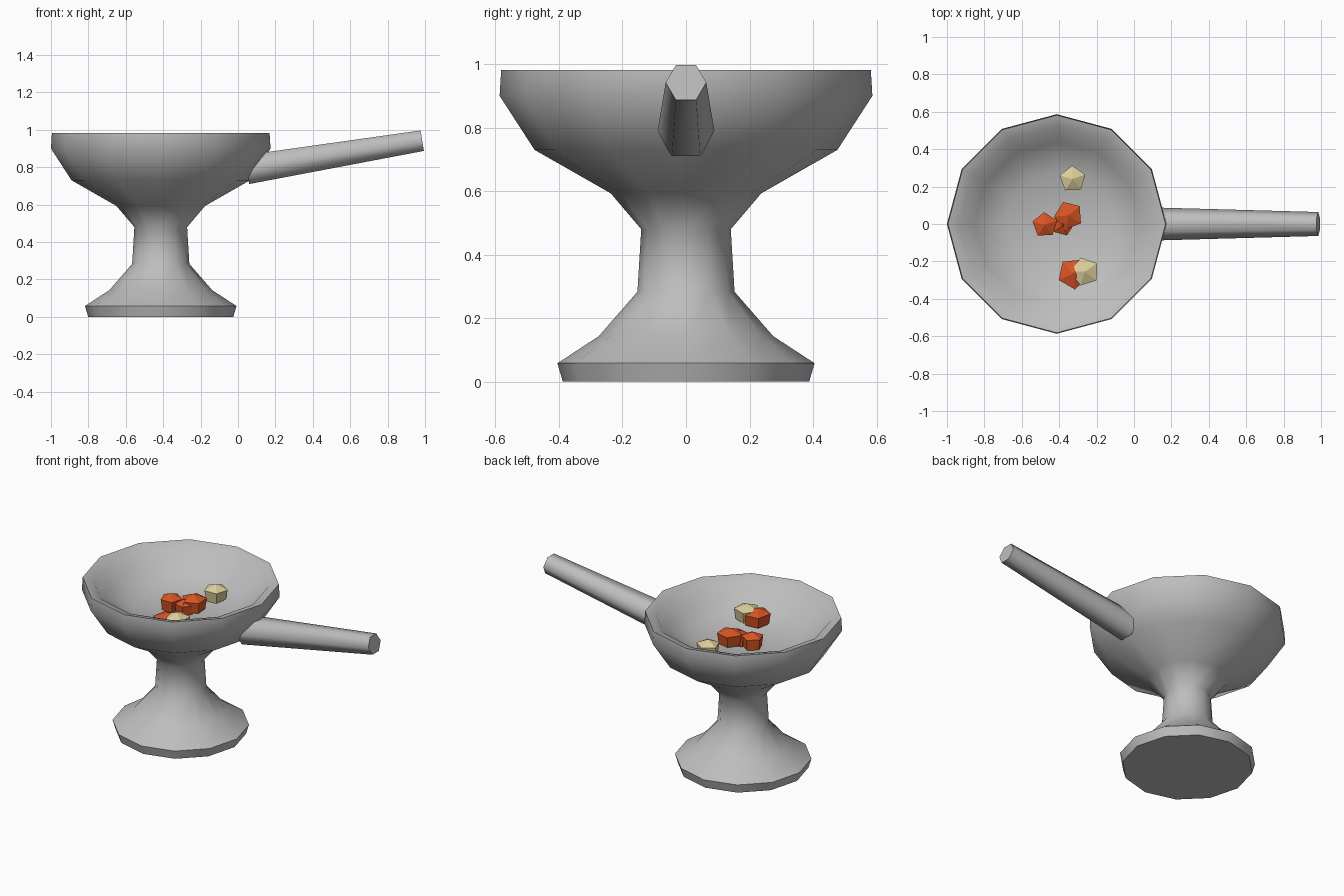
import bpy, bmesh, math
from mathutils import Vector, Matrix

if "Cube" in bpy.data.objects:
    bpy.data.objects.remove(bpy.data.objects["Cube"])


def material(name, rgb):
    m = bpy.data.materials.new(name)
    m.diffuse_color = (*rgb, 1)
    m.use_nodes = True
    m.node_tree.nodes["Principled BSDF"].inputs["Base Color"].default_value = m.diffuse_color
    return m


STONE = material("grey_stone", (0.51, 0.51, 0.51))
RED = material("ember_red", (0.70, 0.09, 0.018))
TAN = material("pale_tan", (0.72, 0.62, 0.33))
CX = -0.413  # axis of bowl and foot


def finish(bm, name, mat, smooth):
    bmesh.ops.recalc_face_normals(bm, faces=bm.faces)
    me = bpy.data.meshes.new(name)
    bm.to_mesh(me)
    bm.free()
    me.materials.append(mat)
    for p in me.polygons:
        p.use_smooth = smooth
    ob = bpy.data.objects.new(name, me)
    bpy.context.collection.objects.link(ob)
    return ob


def loft(bm, rings):
    """Bridge rings of equal size into a tube; returns the vertex rings."""
    vr = [[bm.verts.new(p) for p in r] for r in rings]
    n = len(vr[0])
    for a, b in zip(vr, vr[1:]):
        for i in range(n):
            j = (i + 1) % n
            bm.faces.new((a[i], a[j], b[j], b[i]))
    return vr


def circle(n, r, z, phase=0.0):
    return [Vector((r * math.cos(phase + math.tau * i / n),
                    r * math.sin(phase + math.tau * i / n), z)) for i in range(n)]


def fan(bm, ring, point):
    tip = bm.verts.new(point)
    for i in range(len(ring)):
        bm.faces.new((ring[i], ring[(i + 1) % len(ring)], tip))


# Pedestal bowl: one twelve-sided turned profile, foot to rim to inner floor
profile = [(0.388, 0), (0.405, 0.058), (0.275, 0.143), (0.153, 0.283),
           (0.141, 0.48), (0.237, 0.593), (0.477, 0.73), (0.587, 0.90),
           (0.582, 0.982), (0.52, 0.965), (0.44, 0.87), (0.28, 0.795)]
bm = bmesh.new()
rings = loft(bm, [circle(12, r, z) for r, z in profile])
bm.faces.new(rings[0])
fan(bm, rings[-1], (0, 0, 0.78))
bowl = finish(bm, "pedestal_bowl", STONE, True)
bowl.location.x = CX
bpy.context.view_layer.objects.active = bowl
bowl.select_set(True)
bpy.ops.object.shade_smooth_by_angle(angle=math.radians(62))
bowl.select_set(False)

# Handle: tapered six-sided bar rising away from the bowl
a, b = Vector((0.047, 0, 0.787)), Vector((0.985, 0, 0.942))
u = (b - a).normalized()
side = Vector((0, 1, 0))
up = u.cross(side)
bm = bmesh.new()
rings = loft(bm, [[c + side * (r * math.cos(math.tau * i / 6)) + up * (r * math.sin(math.tau * i / 6))
                   for i in range(6)] for c, r in ((a, 0.09), (b, 0.064))])
for r in rings:
    bm.faces.new(r)
handle = finish(bm, "handle", STONE, True)
bpy.context.view_layer.objects.active = handle
handle.select_set(True)
bpy.ops.object.shade_smooth_by_angle(angle=math.radians(62))
handle.select_set(False)


# Lumps: five-sided faceted stones with low pointed tops
def lump(name, x, y, z, r, turn, mat):
    bm = bmesh.new()
    t = math.radians(turn)
    rings = loft(bm, [circle(5, r * 0.85, -0.05, t), circle(5, r, 0.02, t)])
    fan(bm, rings[0], (0, 0, -0.06))
    fan(bm, rings[1], (0, 0, 0.05))
    ob = finish(bm, name, mat, False)
    ob.location = (x, y, z)


lump("ember_left", -0.477, -0.005, 0.835, 0.068, 20, RED)
lump("ember_middle", -0.35, 0.045, 0.845, 0.078, 40, RED)
lump("ember_small", -0.38, -0.005, 0.825, 0.060, 75, RED)
lump("ember_front", -0.325, -0.265, 0.85, 0.085, 60, RED)
lump("pale_lump_back", -0.328, 0.24, 0.84, 0.072, 92, TAN)
lump("pale_lump_front", -0.262, -0.255, 0.865, 0.078, 35, TAN)
